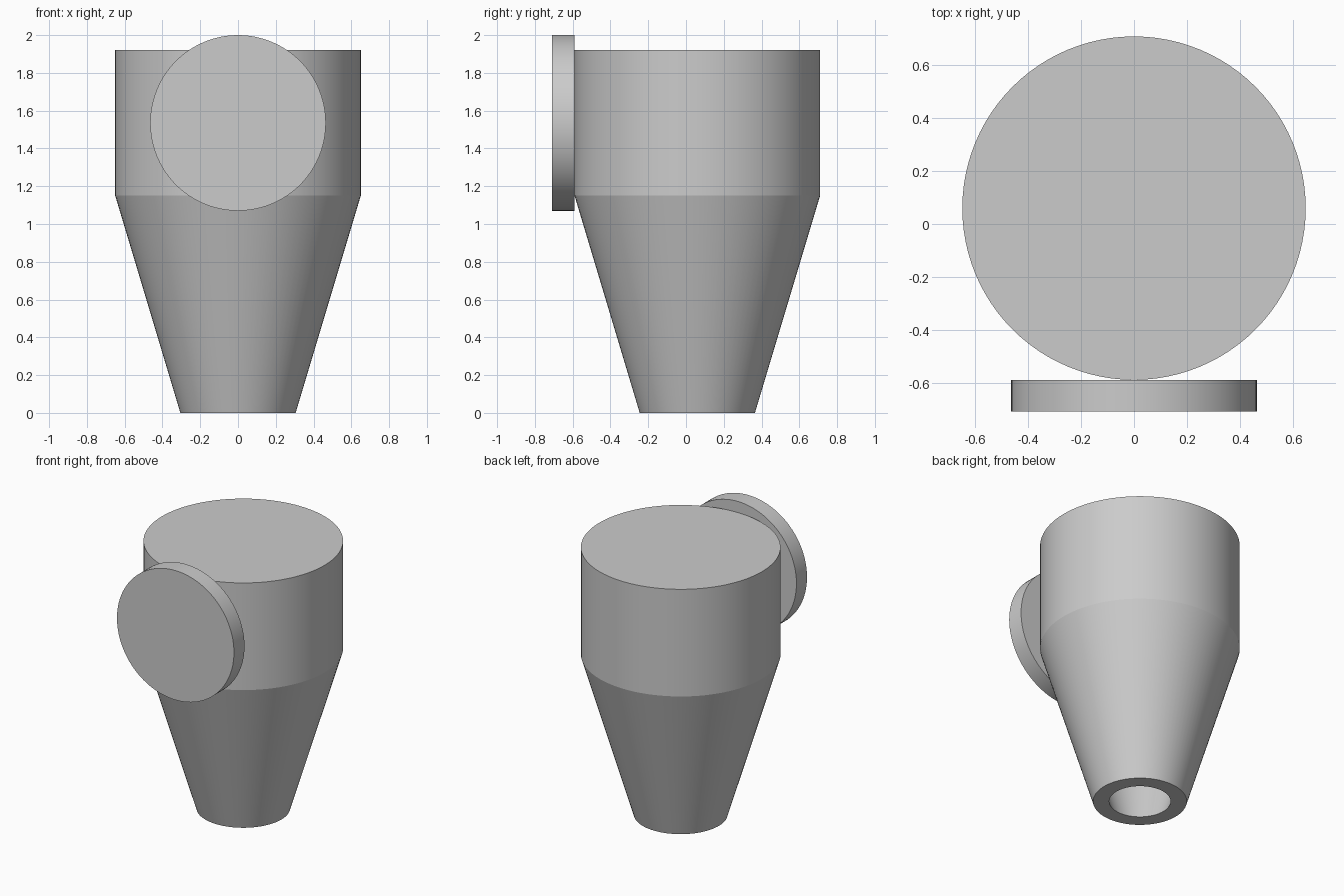
import bpy
import bmesh
import math
from mathutils import Matrix

SEGMENTS = 96

old = bpy.data.objects.get("Cube")
if old:
    bpy.data.objects.remove(old, do_unlink=True)

# Single plain grey finish
grey = bpy.data.materials.new("plain_grey")
grey.use_nodes = True
colour = (0.6, 0.6, 0.6, 1.0)
grey.diffuse_color = colour
grey.node_tree.nodes["Principled BSDF"].inputs["Base Color"].default_value = colour


def lathe(name, profile, transform):
    """Revolve a (radius, height) profile about z, then place it."""
    bm = bmesh.new()
    verts = [bm.verts.new((r, 0, z)) for r, z in profile]
    edges = [bm.edges.new(pair) for pair in zip(verts, verts[1:])]
    bmesh.ops.spin(bm, geom=verts + edges, cent=(0, 0, 0), axis=(0, 0, 1),
                   angle=math.tau, steps=SEGMENTS, use_merge=True)
    bmesh.ops.remove_doubles(bm, verts=bm.verts, dist=1e-5)
    bmesh.ops.recalc_face_normals(bm, faces=bm.faces)
    mesh = bpy.data.meshes.new(name)
    bm.to_mesh(mesh)
    bm.free()
    mesh.transform(transform)
    mesh.materials.append(grey)
    obj = bpy.data.objects.new(name, mesh)
    bpy.context.collection.objects.link(obj)
    bpy.ops.object.select_all(action='DESELECT')
    obj.select_set(True)
    bpy.context.view_layer.objects.active = obj
    bpy.ops.object.shade_smooth_by_angle(angle=math.radians(12))
    return obj


# Hollow hopper: closed lid, straight barrel, tapered outlet open underneath
lathe("hopper_body",
      [(0, 1.92), (0.65, 1.92), (0.65, 1.15), (0.305, 0),
       (0.2, 0), (0.545, 1.15), (0.545, 1.82), (0, 1.82)],
      Matrix.Translation((0, 0.06, 0)))

# Round plate standing upright against the front of the barrel
lathe("front_disc",
      [(0, 0), (0.465, 0), (0.465, 0.12), (0, 0.12)],
      Matrix.Translation((0, -0.59, 1.535)) @ Matrix.Rotation(math.pi / 2, 4, 'X'))
